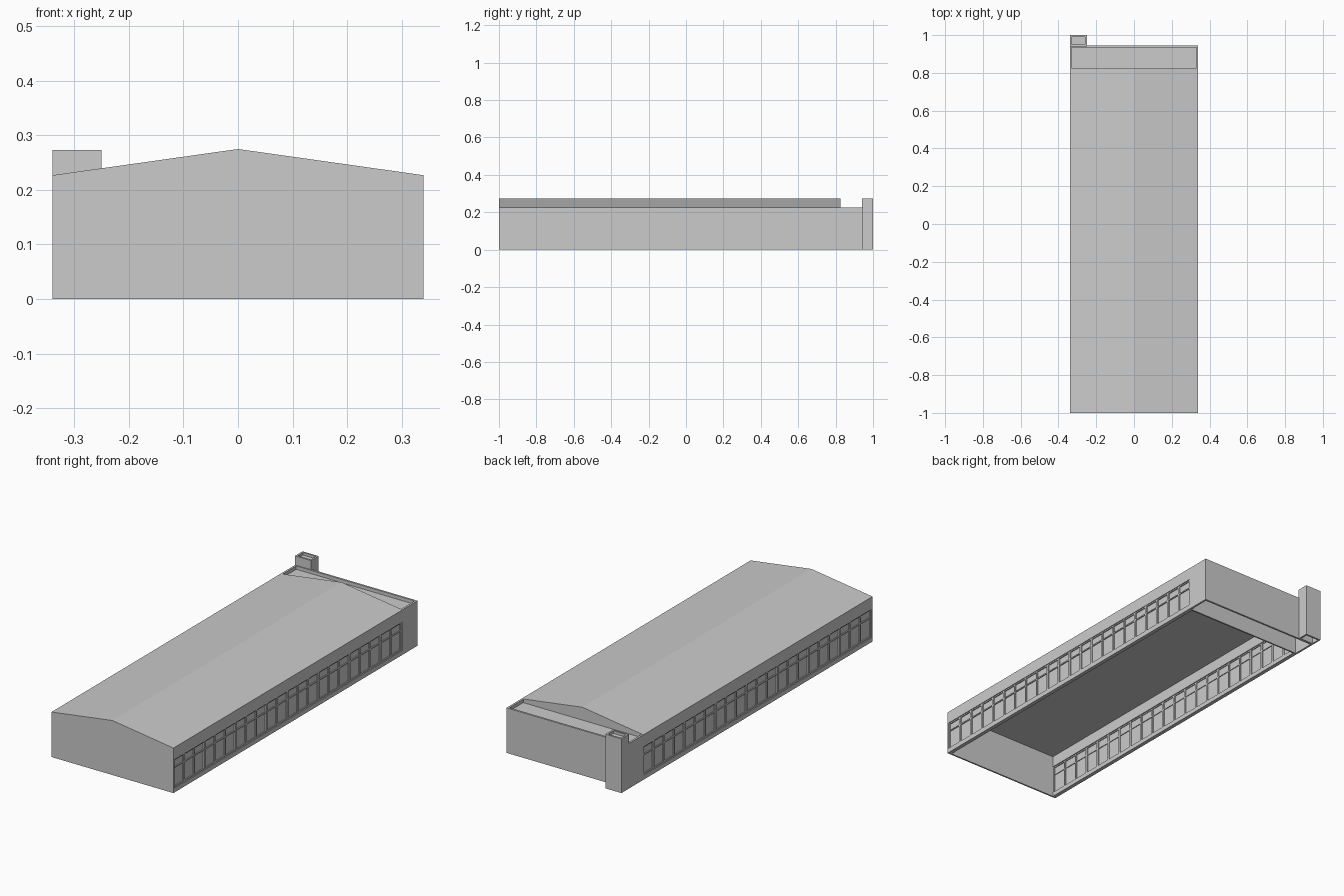
import bpy, bmesh

if "Cube" in bpy.data.objects:
    bpy.data.objects.remove(bpy.data.objects["Cube"])

W, EAVE, RIDGE = 0.34, 0.227, 0.275   # half width, eave and ridge heights
FRONT, GABLE, BACK = -1.0, 0.825, 0.945
SILL, HEAD = 0.022, 0.165             # window strip limits


def mesh_object(name, bm):
    bmesh.ops.recalc_face_normals(bm, faces=bm.faces)
    me = bpy.data.meshes.new(name)
    bm.to_mesh(me)
    bm.free()
    ob = bpy.data.objects.new(name, me)
    bpy.context.collection.objects.link(ob)
    return ob


def add_box(bm, lo, hi):
    vs = bmesh.ops.create_cube(bm, size=1)["verts"]
    for v in vs:
        for i in range(3):
            v.co[i] = hi[i] if v.co[i] > 0 else lo[i]


def boxes(name, items):
    bm = bmesh.new()
    for lo, hi in items:
        add_box(bm, lo, hi)
    return mesh_object(name, bm)


def prism(name, profile, y0, y1):
    """Extrude an (x, z) profile along y."""
    bm = bmesh.new()
    face = bm.faces.new([bm.verts.new((x, y0, z)) for x, z in profile])
    ext = bmesh.ops.extrude_face_region(bm, geom=[face])["geom"]
    verts = [g for g in ext if isinstance(g, bmesh.types.BMVert)]
    bmesh.ops.translate(bm, verts=verts, vec=(0, y1 - y0, 0))
    return mesh_object(name, bm)


def mirror_x(ob):
    m = ob.modifiers.new("mirror", 'MIRROR')
    m.use_axis[0] = True


# Gabled roof with flat ceiling, and the cross walls under it
prism("roof", [(-W, 0.221), (W, 0.221), (W, EAVE), (0, RIDGE), (-W, EAVE)], FRONT, GABLE)
boxes("front_wall", [((-W, FRONT, 0), (W, FRONT + 0.008, 0.221))])
boxes("partition_wall", [((-W + 0.01, GABLE - 0.008, 0), (W - 0.01, GABLE, 0.221))])

# Long side walls: plinth and band above the windows
T = 0.02
mirror_x(boxes("side_wall", [
    ((W - T, FRONT + 0.008, 0), (W, GABLE, SILL)),
    ((W - T, FRONT + 0.008, HEAD), (W, GABLE, 0.221)),
]))

# Window frames: mullions, a transom and edge rails
N, Y0, Y1 = 22, FRONT + 0.008, 0.82
step = (Y1 - Y0) / N
TRANSOM = 0.122
bars = []
for i in range(N + 1):
    y = Y0 + i * step
    bars.append(((W - 0.016, max(y - 0.005, Y0), SILL), (W - 0.003, y + 0.005, HEAD)))
for z in (SILL + 0.003, TRANSOM, HEAD - 0.003):
    bars.append(((W - 0.015, Y0, z - 0.003), (W - 0.004, Y1, z + 0.003)))
mirror_x(boxes("window_frames", bars))
mirror_x(boxes("window_glass", [((W - 0.011, Y0, SILL), (W - 0.009, Y1, HEAD))]))

# Low rear block with a parapet around its flat roof
P = 0.01
boxes("rear_walls", [
    ((-W, BACK - P, 0), (W, BACK, EAVE)),
    ((-W, GABLE, 0), (-W + P, BACK - P, EAVE)),
    ((W - P, GABLE, 0), (W, BACK - P, EAVE)),
])
boxes("rear_flat_roof", [((-W + P, GABLE, 0.206), (W - P, BACK - P, 0.21))])

# Hollow chimney shaft on the rear left corner
X0, X1, C0, C1, C, TOP = -W, -0.25, BACK - 0.005, 1.0, 0.009, 0.273
boxes("chimney", [
    ((X0, C0, 0), (X1, C0 + C, TOP)),
    ((X0, C1 - C, 0), (X1, C1, TOP)),
    ((X0, C0 + C, 0), (X0 + C, C1 - C, TOP)),
    ((X1 - C, C0 + C, 0), (X1, C1 - C, TOP)),
])
boxes("chimney_cap", [((X0 + C, C0 + C, 0.256), (X1 - C, C1 - C, 0.26))])
